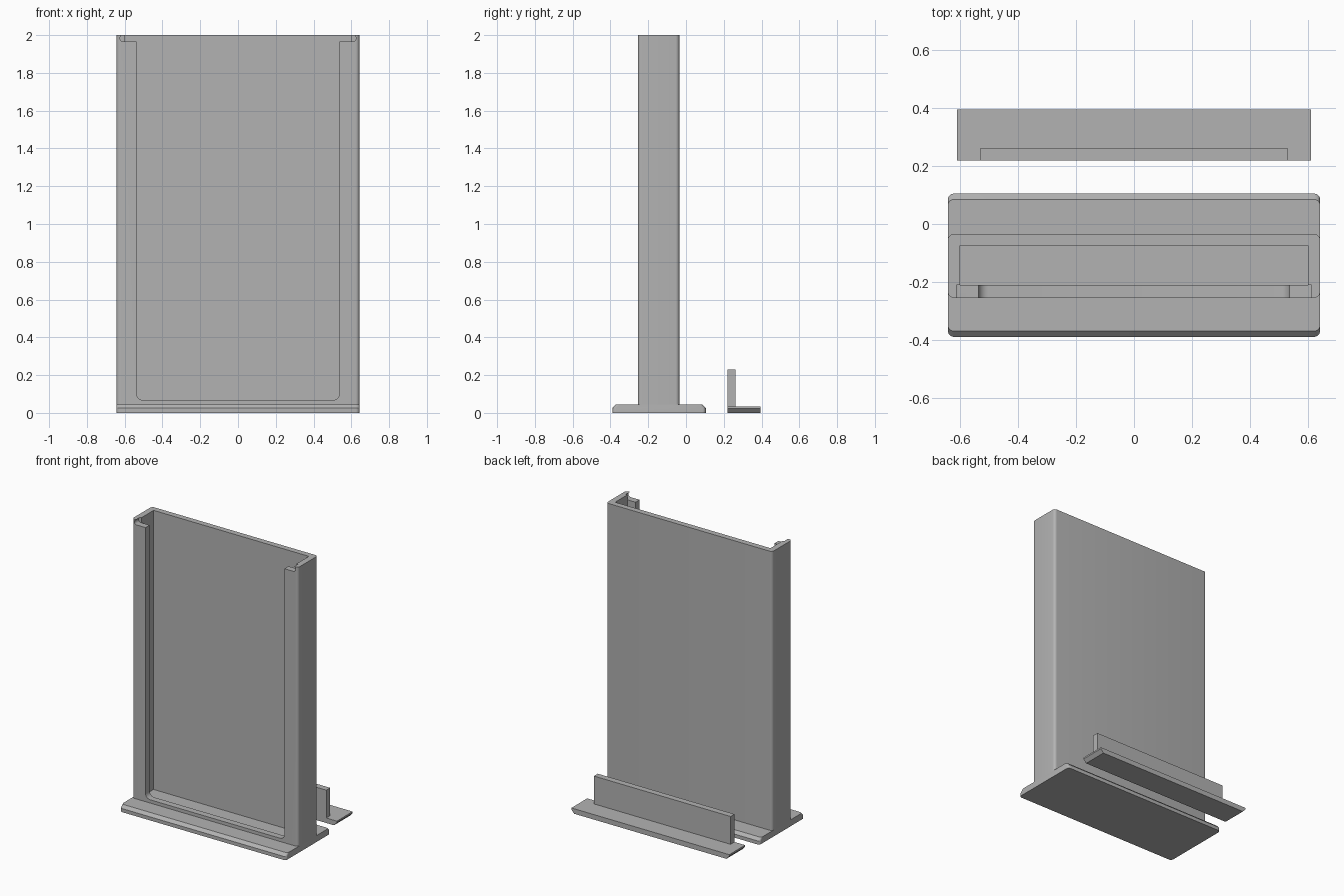
import bpy, bmesh, math

if "Cube" in bpy.data.objects:
    bpy.data.objects.remove(bpy.data.objects["Cube"])

grey = bpy.data.materials.new("mid_grey")
grey.use_nodes = True
grey.diffuse_color = (0.45, 0.45, 0.45, 1)
grey.node_tree.nodes["Principled BSDF"].inputs["Base Color"].default_value = grey.diffuse_color


def rounded_rect(a0, a1, b0, b1, r, steps=6):
    """Outline of a rectangle, counter-clockwise, with corners of radius r."""
    if r == 0:
        return [(a0, b0), (a1, b0), (a1, b1), (a0, b1)]
    pts = []
    corners = [(a1 - r, b0 + r, -90), (a1 - r, b1 - r, 0),
               (a0 + r, b1 - r, 90), (a0 + r, b0 + r, 180)]
    for ca, cb, start in corners:
        for i in range(steps + 1):
            t = math.radians(start + 90 * i / steps)
            pts.append((ca + r * math.cos(t), cb + r * math.sin(t)))
    return pts


def loft(name, sections):
    """Solid skinned through (outline points) sections of equal length."""
    bm = bmesh.new()
    rings = [[bm.verts.new(p) for p in s] for s in sections]
    for lo, hi in zip(rings, rings[1:]):
        for i in range(len(lo)):
            j = (i + 1) % len(lo)
            bm.faces.new((lo[i], lo[j], hi[j], hi[i]))
    bm.faces.new(rings[0][::-1])
    bm.faces.new(rings[-1])
    bmesh.ops.recalc_face_normals(bm, faces=bm.faces)
    mesh = bpy.data.meshes.new(name)
    bm.to_mesh(mesh)
    bm.free()
    mesh.materials.append(grey)
    ob = bpy.data.objects.new(name, mesh)
    bpy.context.collection.objects.link(ob)
    return ob


def upright(name, x, y0, y1, z0, z1, r=0):
    """Block with vertical corners rounded."""
    o = rounded_rect(-x, x, y0, y1, r)
    return loft(name, [[(a, b, z) for a, b in o] for z in (z0, z1)])


def through(name, x, z0, z1, y0, y1, r):
    """Block running front to back with its front outline rounded."""
    o = rounded_rect(-x, x, z0, z1, r)
    return loft(name, [[(a, y, b) for a, b in o] for y in (y0, y1)])


def cut(ob, cutter):
    mod = ob.modifiers.new(cutter.name, "BOOLEAN")
    mod.operation = "DIFFERENCE"
    mod.solver = "EXACT"
    mod.object = cutter
    bpy.context.view_layer.objects.active = ob
    bpy.ops.object.modifier_apply(modifier=mod.name)
    bpy.data.objects.remove(cutter)


def smooth(ob):
    bpy.ops.object.select_all(action="DESELECT")
    ob.select_set(True)
    bpy.context.view_layer.objects.active = ob
    bpy.ops.object.shade_smooth_by_angle(angle=math.radians(30))


W = 0.643           # half width of the holder
BASE_TOP = 0.045

# Foot plate with bevelled front and back edges
levels = [(0, 0), (0, 0.025), (0.02, BASE_TOP)]
foot = loft("foot_plate", [
    [(a, b, z) for a, b in rounded_rect(-W, W, -0.39 + inset, 0.105 - inset, 0.02)]
    for inset, z in levels])

# Upright case: pocket open at the top, window and thumb slot in the front lip
case = upright("case", W, -0.255, -0.035, BASE_TOP, 2.0, 0.02)
cut(case, upright("pocket", 0.602, -0.21, -0.075, 0.03, 2.1))
cut(case, through("window", 0.538, 0.068, 2.1, -0.3, -0.2, 0.035))
cut(case, through("lip_slot", 0.625, 1.965, 2.001, -0.3, -0.21, 0.0179))

# Separate sliding cover: flange with undercut ends and a standing tab
flange = loft("cover_flange", [
    [(a, b, z) for a, b in rounded_rect(-x, x, 0.22, 0.395, 0)]
    for x, z in [(0.59, 0), (0.612, 0.024), (0.612, 0.035)]])
tab = upright("cover_tab", 0.53, 0.22, 0.263, 0.035, 0.23)

for part in (foot, case, flange, tab):
    smooth(part)
